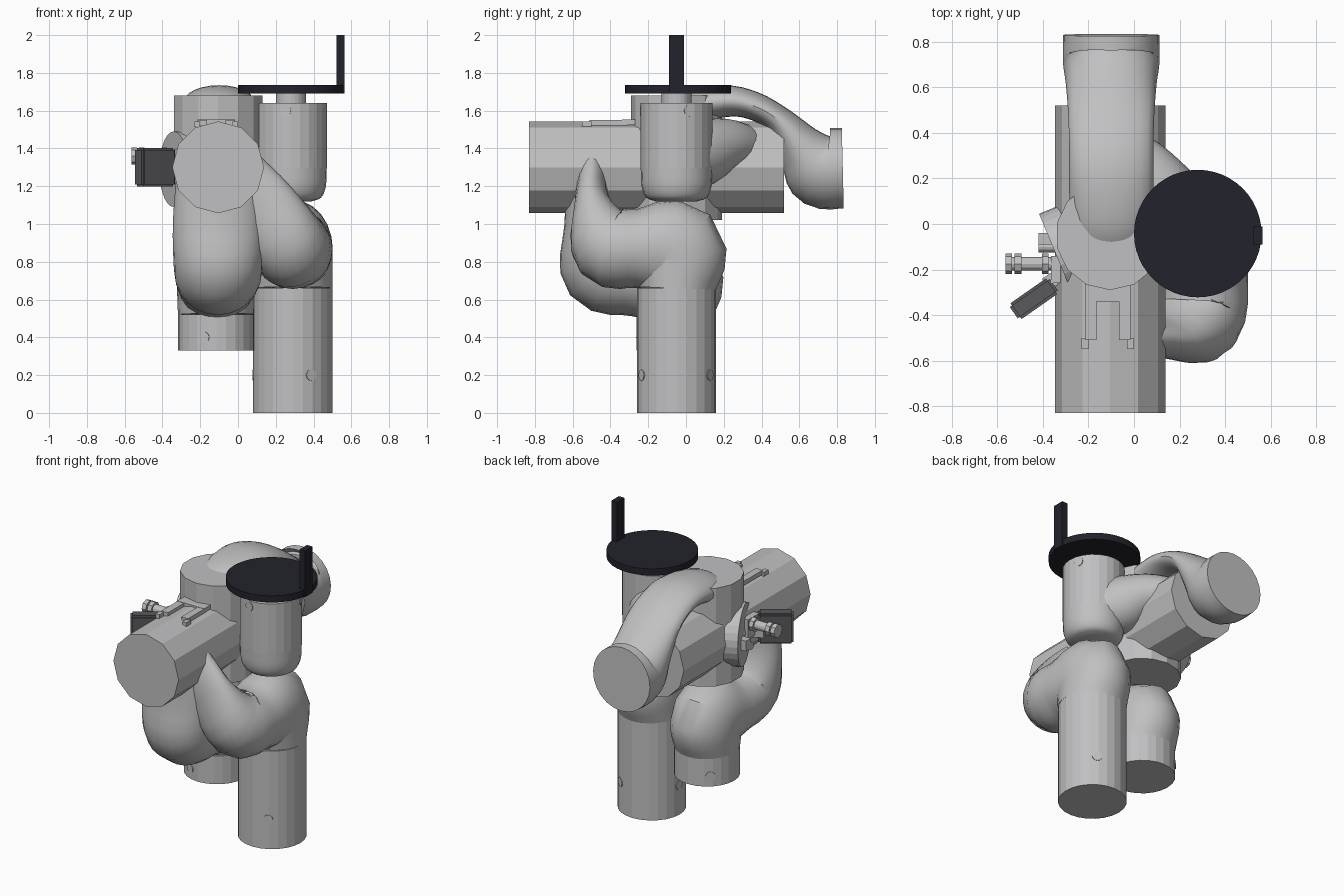
import bpy, bmesh, math
from mathutils import Vector, Matrix

cube = bpy.data.objects.get("Cube")
if cube:
    bpy.data.objects.remove(cube, do_unlink=True)


def material(name, rgb):
    m = bpy.data.materials.new(name)
    m.use_nodes = True
    m.diffuse_color = (*rgb, 1)
    m.node_tree.nodes["Principled BSDF"].inputs["Base Color"].default_value = (*rgb, 1)
    return m


GREY = material("light grey metal", (0.53, 0.53, 0.54))
BLACK = material("blue black", (0.016, 0.016, 0.025))
DARK = material("dark grey", (0.10, 0.10, 0.11))
X = Vector((1, 0, 0))


def finish(name, bm, mat, smooth=None):
    bmesh.ops.recalc_face_normals(bm, faces=bm.faces)
    mesh = bpy.data.meshes.new(name)
    bm.to_mesh(mesh)
    bm.free()
    mesh.materials.append(mat)
    ob = bpy.data.objects.new(name, mesh)
    bpy.context.collection.objects.link(ob)
    if smooth:
        bpy.ops.object.select_all(action='DESELECT')
        bpy.context.view_layer.objects.active = ob
        ob.select_set(True)
        bpy.ops.object.shade_smooth_by_angle(angle=math.radians(smooth))
    return ob


def rod(name, a, b, r, sides=24, mat=GREY, smooth=None):
    """Cylinder between two points."""
    a, b = Vector(a), Vector(b)
    turn = (b - a).to_track_quat('Z', 'Y').to_matrix().to_4x4()
    bm = bmesh.new()
    bmesh.ops.create_cone(bm, cap_ends=True, segments=sides, radius1=r, radius2=r,
                          depth=(b - a).length,
                          matrix=Matrix.Translation((a + b) / 2) @ turn)
    return finish(name, bm, mat, smooth)


def box(name, centre, size, mat=GREY, turn=0, bevel=0):
    bm = bmesh.new()
    bmesh.ops.create_cube(bm, size=1, matrix=Matrix.Translation(centre)
                          @ Matrix.Rotation(turn, 4, 'Z') @ Matrix.Diagonal((*size, 1)))
    if bevel:
        bmesh.ops.bevel(bm, geom=bm.edges[:], offset=bevel, segments=2, affect='EDGES')
    return finish(name, bm, mat)


def spline(p, q, r, s, t):
    return 0.5 * (2 * q + (r - p) * t + (2 * p - 5 * q + 4 * r - s) * t * t
                  + (3 * q - p - 3 * r + s) * t ** 3)


def tube(name, stations, side=X, sides=24, steps=4):
    """Bent tube of elliptical rings; a station is x, y, z, half width, half height."""
    pts = [Vector(s) for s in stations]
    pts = [2 * pts[0] - pts[1]] + pts + [2 * pts[-1] - pts[-2]]
    path = [spline(*pts[i:i + 4], k / steps)
            for i in range(len(pts) - 3) for k in range(steps)] + [pts[-2]]
    bm, rings = bmesh.new(), []
    for i, p in enumerate(path):
        t = (path[min(i + 1, len(path) - 1)] - path[max(i - 1, 0)]).to_3d().normalized()
        u = (side - t * side.dot(t)).normalized()
        v = t.cross(u)
        angles = [math.tau * k / sides for k in range(sides)]
        rings.append([bm.verts.new(p.to_3d() + u * p[3] * math.cos(a)
                                   + v * p[4] * math.sin(a)) for a in angles])
    for lo, hi in zip(rings, rings[1:]):
        for k in range(sides):
            j = (k + 1) % sides
            bm.faces.new((lo[k], lo[j], hi[j], hi[k]))
    bm.faces.new(rings[0])
    bm.faces.new(rings[-1])
    return finish(name, bm, GREY, 35)


def pins(name, x, y, z, r, first):
    """Three small round pins spaced around a pipe."""
    for k in range(3):
        a = math.radians(first + 120 * k)
        d = Vector((math.cos(a), math.sin(a), 0))
        c = Vector((x, y, z))
        rod(f"{name}_pin_{k + 1}", c + d * (r - 0.03), c + d * (r + 0.002), 0.03, 12)


# Long horizontal body and upright body crossing it
rod("horizontal_body", (-0.105, -0.83, 1.3), (-0.105, 0.52, 1.3), 0.243, 12)
rod("upright_body", (-0.105, -0.05, 1.02), (-0.105, -0.05, 1.68), 0.24, 14)

# Right pipe and its elbow to the horizontal body
rod("right_pipe", (0.29, -0.05, 0), (0.29, -0.05, 0.66), 0.21)
pins("right_pipe", 0.29, -0.05, 0.2, 0.21, -62)
tube("right_elbow", [
    (0.29, -0.05, 0.66, 0.21, 0.21),
    (0.29, -0.06, 0.855, 0.21, 0.27),
    (0.29, -0.26, 0.87, 0.21, 0.21),
    (0.27, -0.41, 0.89, 0.21, 0.21),
    (0.12, -0.49, 1.08, 0.2, 0.1),
    (-0.05, -0.5, 1.27, 0.18, 0.08)])

# Left pipe and its elbow to the horizontal body
rod("left_pipe", (-0.115, -0.06, 0.33), (-0.115, -0.06, 0.52), 0.203)
pins("left_pipe", -0.115, -0.06, 0.4, 0.203, -109)
tube("left_elbow", [
    (-0.115, -0.06, 0.52, 0.203, 0.203),
    (-0.115, -0.07, 0.70, 0.21, 0.265),
    (-0.11, -0.26, 0.72, 0.22, 0.21),
    (-0.105, -0.45, 0.77, 0.235, 0.22),
    (-0.105, -0.505, 1.0, 0.24, 0.14),
    (-0.105, -0.5, 1.28, 0.22, 0.13)])

# Arched tube from the top of the upright body to the back
tube("back_arch", [
    (-0.1, -0.1, 1.5, 0.16, 0.1),
    (-0.1, -0.02, 1.6, 0.18, 0.1),
    (-0.1, 0.2, 1.65, 0.185, 0.085),
    (-0.1, 0.36, 1.625, 0.185, 0.075),
    (-0.1, 0.5, 1.54, 0.19, 0.08),
    (-0.1, 0.62, 1.39, 0.2, 0.14),
    (-0.1, 0.71, 1.3, 0.212, 0.21),
    (-0.1, 0.83, 1.295, 0.212, 0.212)])

# Handle stem with a rounded foot, and its branch into the body
rod("handle_stem", (0.28, -0.05, 1.3), (0.28, -0.05, 1.64), 0.19)
rod("handle_spindle", (0.28, -0.05, 1.6), (0.28, -0.05, 1.7), 0.08)
pins("handle_stem", 0.28, -0.05, 1.6, 0.19, -99)
tube("stem_foot", [
    (0.28, -0.05, 1.3, 0.19, 0.19),
    (0.28, -0.05, 1.2, 0.185, 0.185),
    (0.28, -0.05, 1.14, 0.16, 0.16),
    (0.28, -0.05, 1.12, 0.11, 0.11)])
tube("stem_branch", [
    (0.27, -0.03, 1.33, 0.16, 0.16),
    (0.16, 0.08, 1.38, 0.17, 0.18),
    (0.05, 0.2, 1.42, 0.16, 0.14),
    (-0.08, 0.32, 1.4, 0.14, 0.12)], side=Vector((1, 1, 0)))

# Round handle plate with upright grip
rod("handle_plate", (0.28, -0.042, 1.69), (0.28, -0.042, 1.735), 0.28, 48, BLACK, 30)
box("handle_grip", (0.543, -0.05, 1.845), (0.042, 0.08, 0.31), BLACK)

# Side flange with fittings and a small dark box
rod("side_flange", (-0.22, -0.09, 1.29), (-0.34, -0.14, 1.29), 0.2, 28)
box("flange_lug", (-0.38, -0.065, 1.27), (0.08, 0.05, 0.07))
box("flange_block", (-0.335, -0.2, 1.33), (0.06, 0.12, 0.13))
rod("upper_fitting", (-0.33, -0.175, 1.36), (-0.56, -0.175, 1.36), 0.03, 12)
for n, x in enumerate((-0.55, -0.51, -0.39)):
    rod(f"fitting_nut_{n + 1}", (x - 0.015, -0.175, 1.36), (x + 0.015, -0.175, 1.36), 0.045, 8)
rod("lower_fitting", (-0.32, -0.1, 1.25), (-0.42, -0.1, 1.25), 0.025, 12)
box("switch_box", (-0.44, -0.328, 1.3), (0.215, 0.085, 0.205), DARK, math.radians(35), 0.012)
box("switch_neck", (-0.35, -0.24, 1.3), (0.09, 0.06, 0.1), GREY, math.radians(35))

# Forked saddle on top of the horizontal body
box("saddle_plate", (-0.115, -0.3, 1.538), (0.2, 0.08, 0.028))
for s in (-1, 1):
    box(f"saddle_arm_{s + 2}", (-0.115 + s * 0.075, -0.41, 1.536), (0.05, 0.2, 0.028))
    box(f"saddle_tip_{s + 2}", (-0.115 + s * 0.1, -0.525, 1.528), (0.03, 0.05, 0.028))
